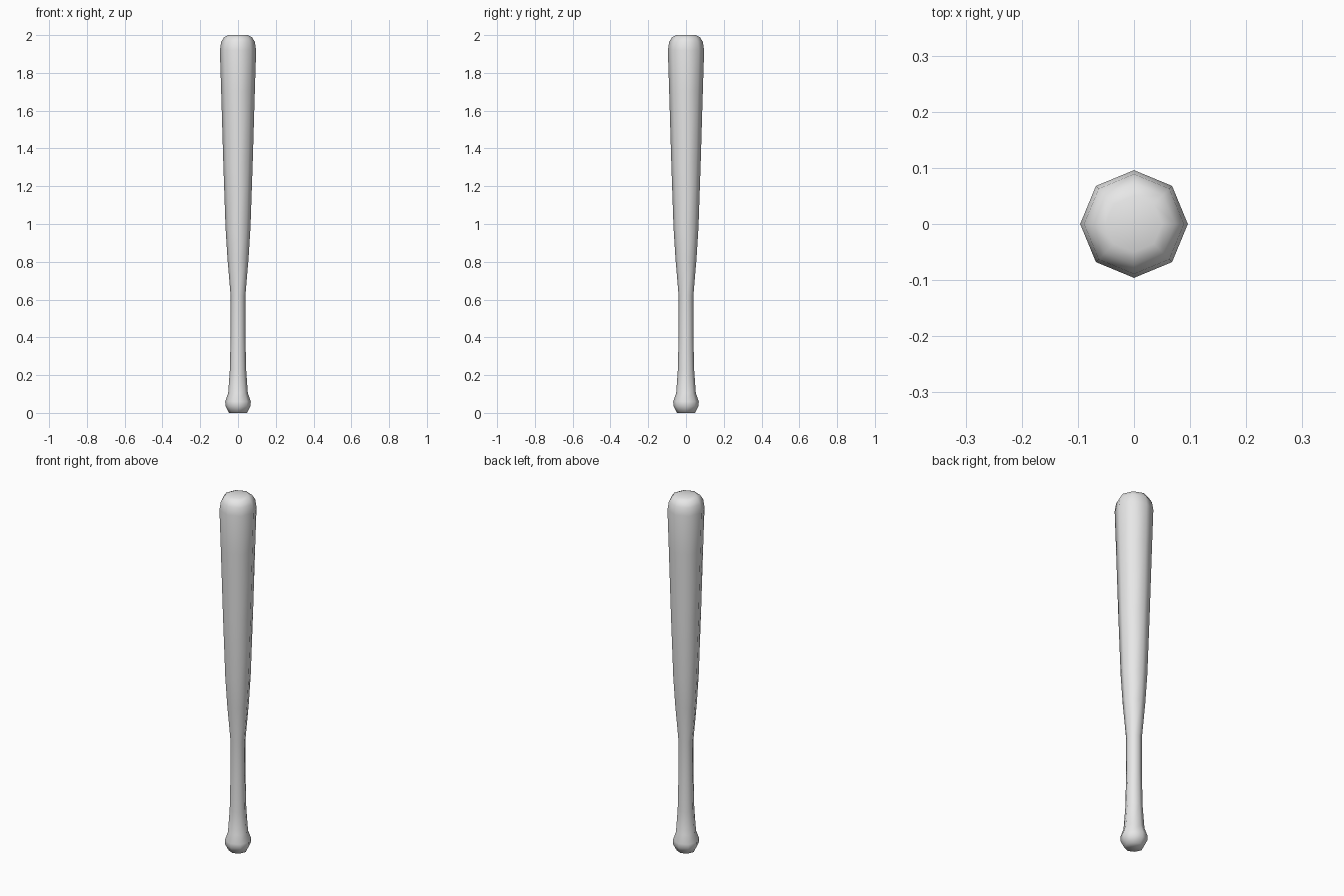
import bpy
import bmesh
from math import cos, sin, tau

cube = bpy.data.objects.get("Cube")
if cube:
    bpy.data.objects.remove(cube, do_unlink=True)

SIDES = 8

# Light grey finish
grey = bpy.data.materials.new("light_grey")
grey.use_nodes = True
color = (0.8, 0.8, 0.8, 1.0)
grey.diffuse_color = color
grey.node_tree.nodes["Principled BSDF"].inputs["Base Color"].default_value = color

# Profile from knob to barrel tip: (radius, height)
profile = [
    (0.048, 0.0), (0.066, 0.035), (0.068, 0.06), (0.052, 0.105),
    (0.043, 0.23), (0.039, 0.42), (0.039, 0.62),
    (0.056, 0.82), (0.066, 0.98), (0.078, 1.33), (0.089, 1.7),
    (0.096, 1.92), (0.089, 1.965), (0.073, 1.99), (0.05, 2.0),
]


def lathe(name, points, material):
    """Turn a profile about the z axis and close both ends."""
    bm = bmesh.new()
    rings = [[bm.verts.new((r * cos(tau * i / SIDES), r * sin(tau * i / SIDES), z))
              for i in range(SIDES)] for r, z in points]
    for low, high in zip(rings, rings[1:]):
        for i in range(SIDES):
            j = (i + 1) % SIDES
            bm.faces.new((low[i], low[j], high[j], high[i]))
    bm.faces.new(reversed(rings[0]))
    bm.faces.new(rings[-1])
    for face in bm.faces:
        face.smooth = True
    mesh = bpy.data.meshes.new(name)
    bm.to_mesh(mesh)
    bm.free()
    mesh.materials.append(material)
    obj = bpy.data.objects.new(name, mesh)
    bpy.context.collection.objects.link(obj)
    return obj


# Bat: knob, handle and barrel in one turned piece
lathe("bat", profile, grey)
